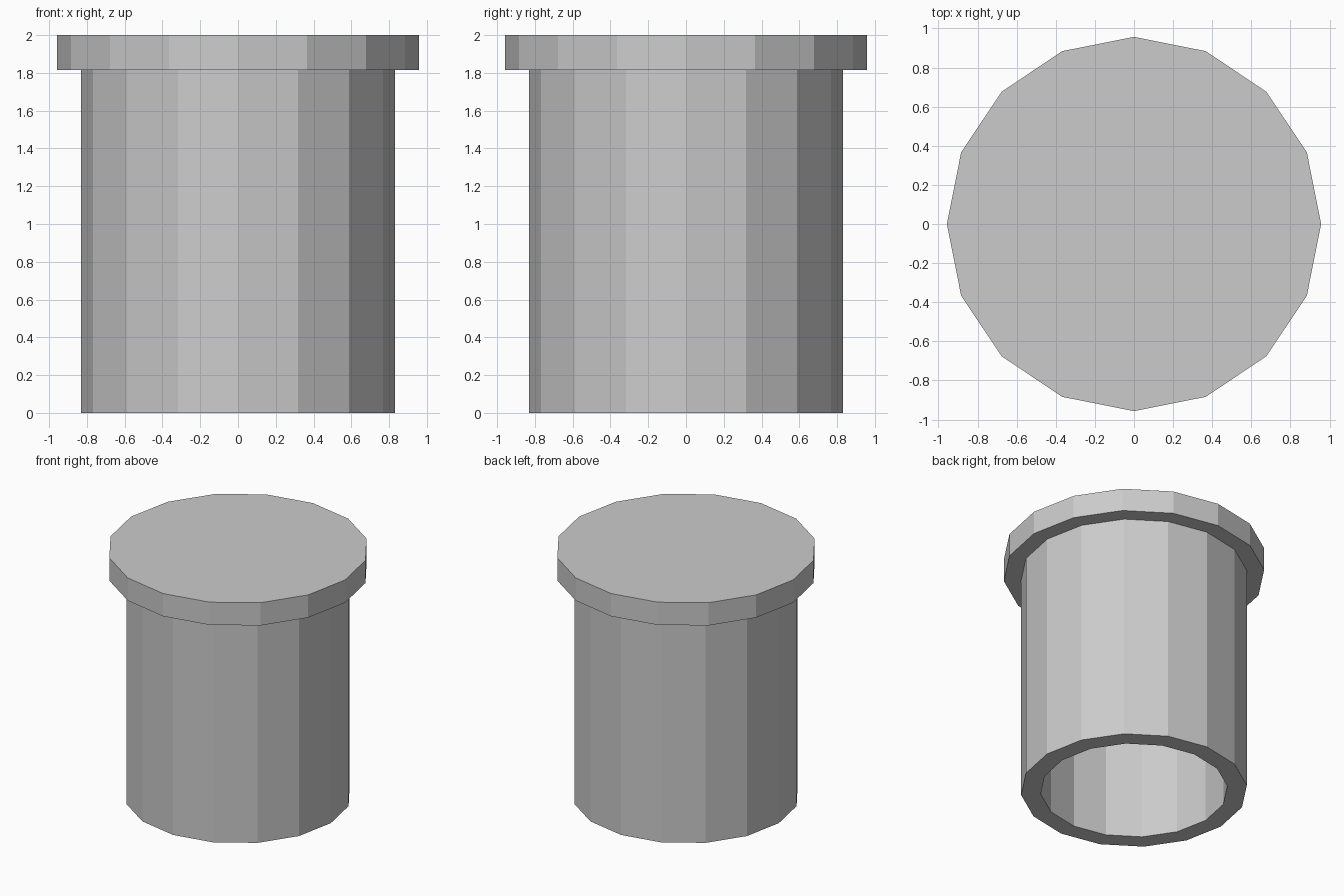
import bpy, bmesh
from math import cos, sin, tau

if "Cube" in bpy.data.objects:
    bpy.data.objects.remove(bpy.data.objects["Cube"])

SIDES = 16


def lathe(name, profile):
    """Revolve a (radius, z) profile in flat facets, capping both ends."""
    bm = bmesh.new()
    rings = [[bm.verts.new((r * cos(tau * i / SIDES), r * sin(tau * i / SIDES), z))
              for i in range(SIDES)] for r, z in profile]
    for a, b in zip(rings, rings[1:]):
        for i in range(SIDES):
            j = (i + 1) % SIDES
            bm.faces.new((a[i], a[j], b[j], b[i]))
    bm.faces.new(rings[0])
    bm.faces.new(rings[-1])
    bmesh.ops.recalc_face_normals(bm, faces=bm.faces)
    mesh = bpy.data.meshes.new(name)
    bm.to_mesh(mesh)
    bm.free()
    obj = bpy.data.objects.new(name, mesh)
    bpy.context.collection.objects.link(obj)
    return obj


# Hollow sleeve, open at the bottom, with an overhanging solid lid
lathe("flanged_cap", [
    (0.686, 1.816),  # inner ceiling
    (0.686, 0.0),    # inner rim
    (0.83, 0.0),     # outer rim
    (0.83, 1.816),   # under the lid
    (0.957, 1.816),  # lid lower edge
    (0.957, 2.0),    # lid top
])

# Centre on its 2-unit height; the base already stands on z = 0
